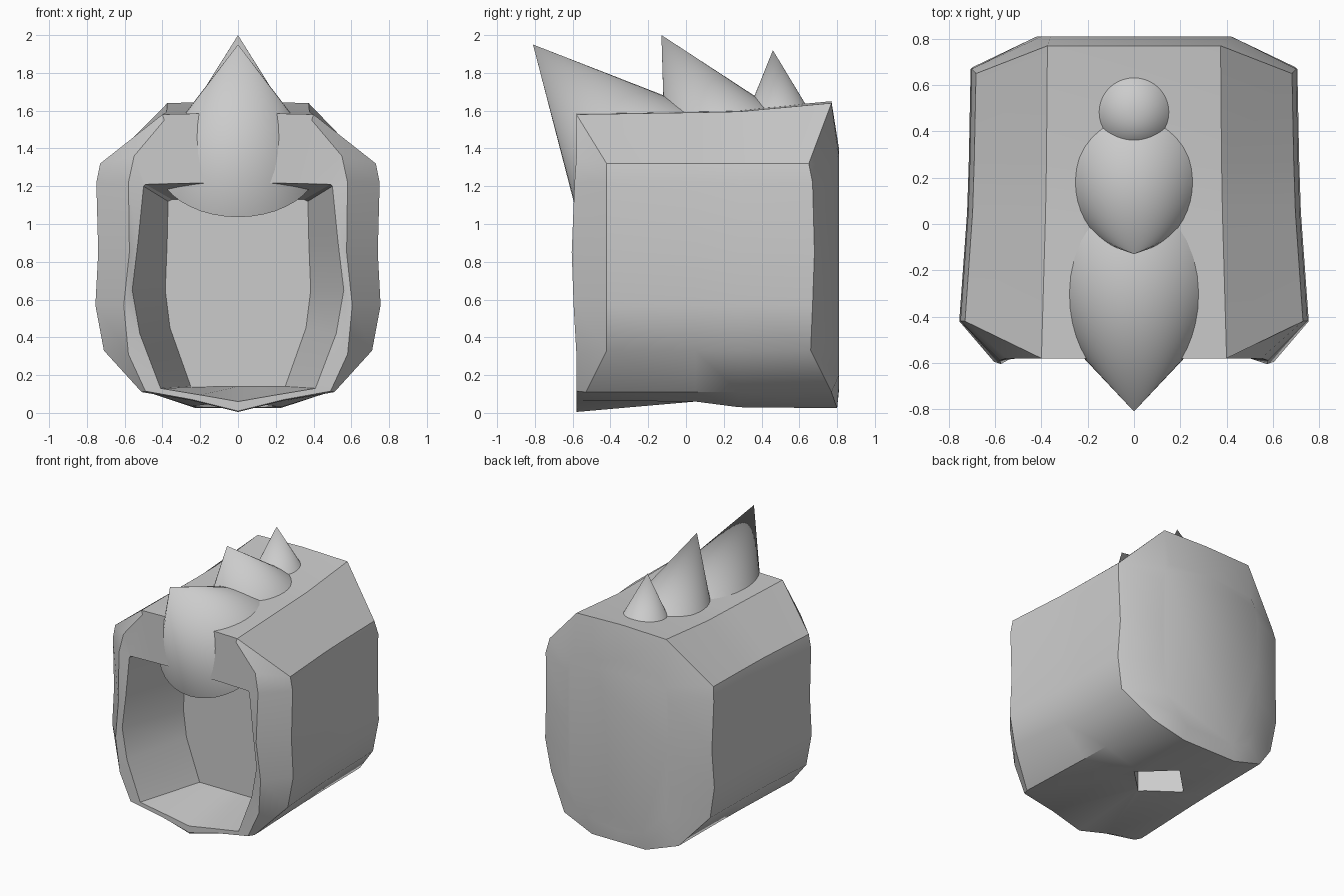
import bpy, bmesh, math
from mathutils import Vector

if "Cube" in bpy.data.objects:
    bpy.data.objects.remove(bpy.data.objects["Cube"])


def finish(ob, angle=30):
    bpy.ops.object.select_all(action='DESELECT')
    ob.select_set(True)
    bpy.context.view_layer.objects.active = ob
    bpy.ops.object.shade_smooth_by_angle(angle=math.radians(angle))


# Half profiles (x, z) from top centre down to bottom centre
outer = [(0, 1.59), (.40, 1.58), (.73, 1.32), (.75, 1.22), (.74, .85),
         (.755, .57), (.71, .33), (.51, .11), (.24, .065), (0, .005)]
rim = [(0, 1.56), (.39, 1.55), (.55, 1.36), (.58, 1.22), (.575, .85),
       (.605, .57), (.58, .31), (.49, .115), (.24, .07), (0, .01)]
opening = [(0, 1.22), (.30, 1.215), (.49, 1.21), (.50, 1.20), (.53, .90),
           (.56, .65), (.52, .42), (.41, .13), (.2, .095), (0, .06)]
recess = [(0, 1.13), (.20, 1.13), (.35, 1.13), (.37, 1.12), (.375, .90),
          (.385, .65), (.36, .45), (.25, .14), (.12, .14), (0, .14)]
back = [(0, 1.40), (.36, 1.36), (.40, 1.30), (.42, 1.20), (.42, .85),
        (.42, .57), (.40, .33), (.34, .20), (.2, .14), (0, .12)]
front_y = [-.58, -.58, -.42, -.42, -.42, -.42, -.42, -.53, -.57, -.58]
back_y = [.77, .77, .65, .67, .68, .67, .66, .77, .80, .80]


def section(pts, ys, sx=1, lift=0, floor=None):
    """Mirrored closed ring of 3D points; lift raises the top, floor sets the underside."""
    if not isinstance(ys, list):
        ys = [ys] * len(pts)
    half = []
    for i, ((x, z), y) in enumerate(zip(pts, ys)):
        z += lift if i < 2 else 0
        if floor is not None and i >= 8:
            z = floor
        half.append((x * sx, y, z))
    return half + [(-x, y, z) for x, y, z in half[-2:0:-1]]


# Hollow-fronted shell, lofted from the recess round to the back
rings = [section(recess, -.10),
         section(opening, -.58),
         section(rim, [-.58] * 3 + [-.59, -.605, -.595] + [-.58] * 4),
         section(outer, front_y),
         section(outer, .05, .955, .01, .06),
         section(outer, .28, .945, .015, .03),
         section(outer, back_y, .935, .06, .025),
         section(back, .81)]
bm = bmesh.new()
loops = [[bm.verts.new(p) for p in r] for r in rings]
n = len(loops[0])
for a, b in zip(loops, loops[1:]):
    for i in range(n):
        j = (i + 1) % n
        bm.faces.new((a[i], a[j], b[j], b[i]))
bm.faces.new(loops[0])
bm.faces.new(loops[-1])
bmesh.ops.recalc_face_normals(bm, faces=bm.faces[:])
mesh = bpy.data.meshes.new("shell")
bm.to_mesh(mesh)
bm.free()
shell = bpy.data.objects.new("shell", mesh)
bpy.context.collection.objects.link(shell)

# Socket cut into the underside
bpy.ops.mesh.primitive_cylinder_add(vertices=4, radius=.22, depth=.6, location=(-.02, .24, .1))
cutter = bpy.context.object
cutter.name = "socket_cutter"
cutter.hide_render = True
mod = shell.modifiers.new("socket", 'BOOLEAN')
mod.operation = 'DIFFERENCE'
mod.solver = 'EXACT'
mod.object = cutter
bpy.context.view_layer.objects.active = shell
bpy.ops.object.modifier_apply(modifier=mod.name)
bpy.data.objects.remove(cutter)
finish(shell, 32)


# Crest of three leaning cones: tip position, downward axis (y, z), length, base radius
def spike(name, tip, axis, length, radius):
    down = Vector((0, *axis)).normalized()
    tip = Vector((0, *tip))
    bpy.ops.mesh.primitive_cone_add(vertices=40, radius1=radius, radius2=0, depth=length,
                                    location=tip + down * length / 2)
    ob = bpy.context.object
    ob.name = name
    ob.rotation_euler = (-down).to_track_quat('Z', 'Y').to_euler()
    finish(ob, 40)


spike("front_spike", (-.81, 1.95), (.664, -.747), .84, .43)
spike("middle_spike", (-.13, 2.0), (.489, -.872), .66, .345)
spike("rear_spike", (.46, 1.92), (.08, -.997), .42, .21)
